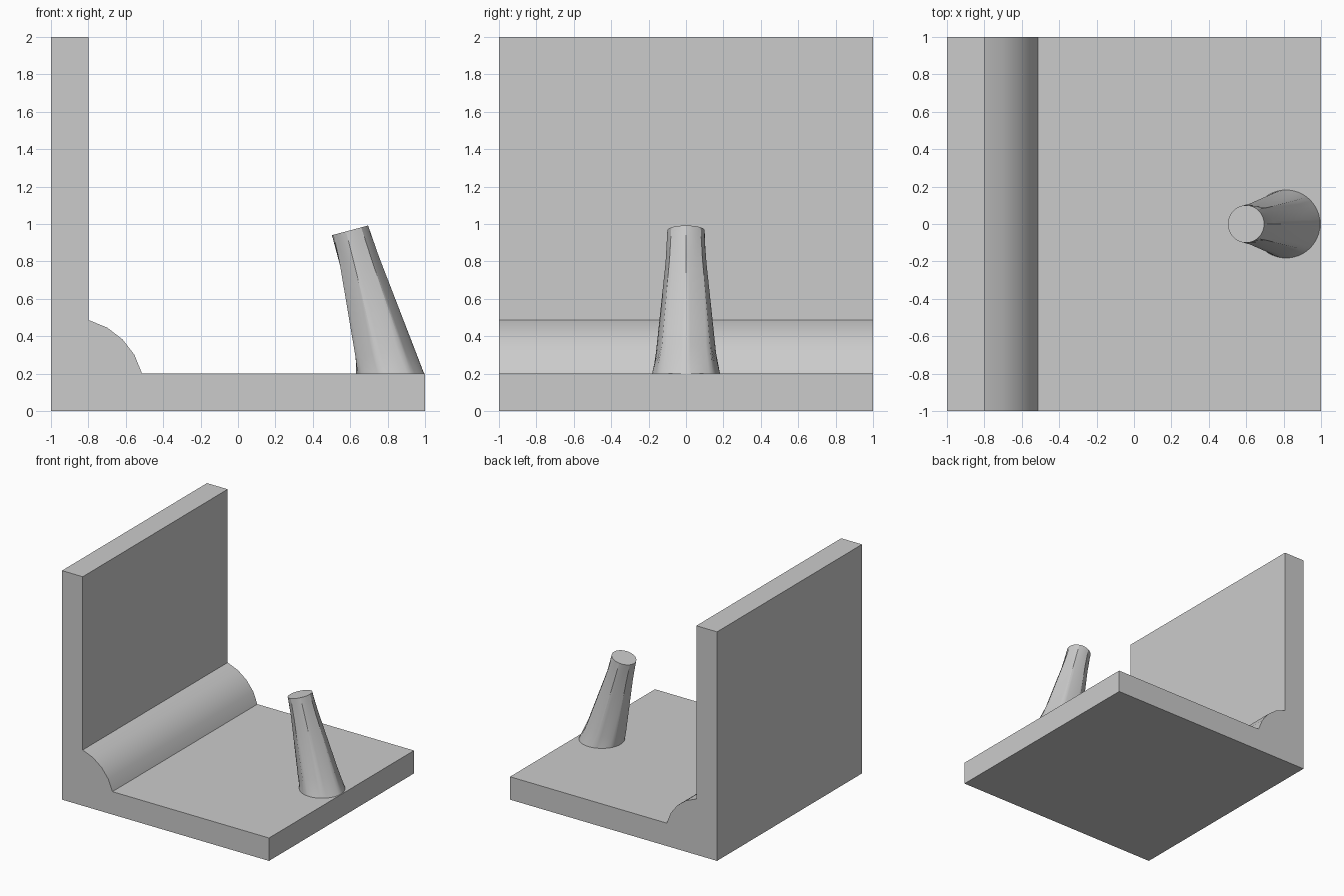
import bpy, bmesh, math
from mathutils import Vector

cube = bpy.data.objects.get("Cube")
if cube:
    bpy.data.objects.remove(cube)

grey = bpy.data.materials.new("plain grey")
grey.use_nodes = True
colour = (0.6, 0.6, 0.6, 1)
grey.diffuse_color = colour
grey.node_tree.nodes["Principled BSDF"].inputs["Base Color"].default_value = colour


def finish(bm, name):
    """Turn a bmesh into a smooth-by-angle object."""
    bmesh.ops.recalc_face_normals(bm, faces=bm.faces)
    mesh = bpy.data.meshes.new(name)
    bm.to_mesh(mesh)
    bm.free()
    mesh.materials.append(grey)
    obj = bpy.data.objects.new(name, mesh)
    bpy.context.collection.objects.link(obj)
    bpy.ops.object.select_all(action="DESELECT")
    obj.select_set(True)
    bpy.context.view_layer.objects.active = obj
    bpy.ops.object.shade_smooth_by_angle(angle=math.radians(30))
    return obj


# Bracket: L-shaped profile with a rounded inner corner, extruded along y
arc = [(-0.9 + 0.4 * math.cos(math.radians(a)), 0.1 + 0.4 * math.sin(math.radians(a)))
       for a in range(15, 76, 15)]
arc[0], arc[-1] = (-0.513, 0.2), (-0.8, 0.487)
profile = [(-1, 0), (1, 0), (1, 0.2)] + arc + [(-0.8, 2), (-1, 2)]
bm = bmesh.new()
side = bm.faces.new([bm.verts.new((x, -1, z)) for x, z in profile])
extruded = bmesh.ops.extrude_face_region(bm, geom=[side])["geom"]
bmesh.ops.translate(bm, vec=(0, 2, 0),
                    verts=[v for v in extruded if isinstance(v, bmesh.types.BMVert)])
finish(bm, "bracket")

# Leaning peg: round at both ends, seven-sided between
SIDES, STEPS = 7, 6


def ring(bm, centre_x, centre_z, radius, tilt, faceted):
    verts = []
    for i in range(SIDES * STEPS):
        a = 2 * math.pi * i / (SIDES * STEPS)
        r = radius
        if faceted:
            half = math.pi / SIDES
            r *= math.cos(half) / math.cos(a % (2 * half) - half)
        u, y = r * math.cos(a), r * math.sin(a)
        verts.append(bm.verts.new(Vector((centre_x + u * math.cos(tilt), y,
                                          centre_z + u * math.sin(tilt)))))
    return verts


lean = math.radians(15)
bm = bmesh.new()
rings = [ring(bm, 0.813, 0.2, 0.182, 0, False),
         ring(bm, 0.773, 0.32, 0.165, lean, True),
         ring(bm, 0.644, 0.8, 0.112, lean, True),
         ring(bm, 0.599, 0.966, 0.1, lean, False)]
count = SIDES * STEPS
for low, high in zip(rings, rings[1:]):
    for i in range(count):
        j = (i + 1) % count
        bm.faces.new((low[i], low[j], high[j], high[i]))
bm.faces.new(rings[0])
bm.faces.new(rings[-1])
finish(bm, "leaning_peg")
